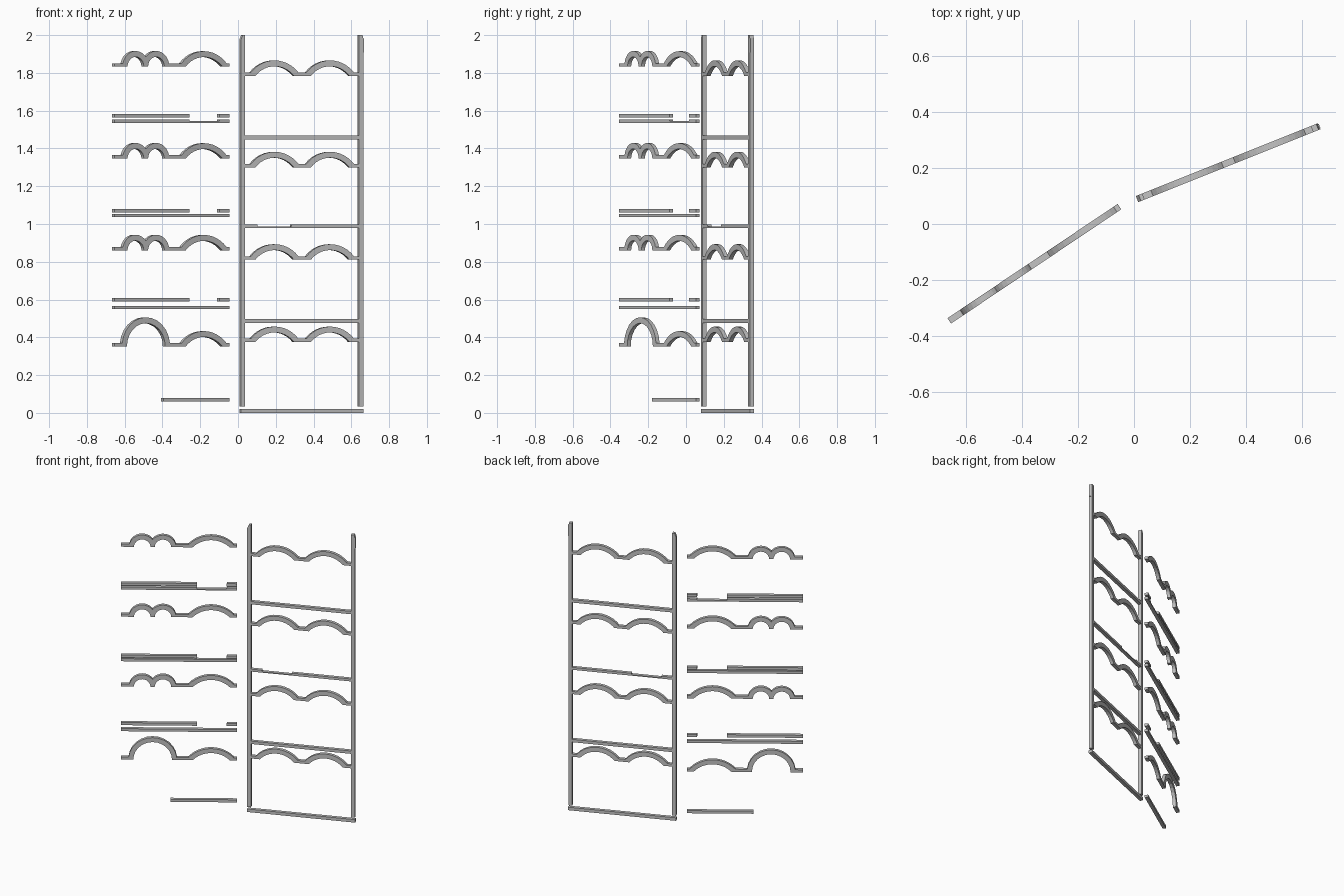
import bpy, bmesh, math
from mathutils import Vector

cube = bpy.data.objects.get("Cube")
if cube:
    bpy.data.objects.remove(cube)

grey = bpy.data.materials.new("stone grey")
grey.use_nodes = True
colour = (0.55, 0.55, 0.55, 1)
grey.diffuse_color = colour
grey.node_tree.nodes["Principled BSDF"].inputs["Base Color"].default_value = colour

THICK = 0.023   # depth of every strip
BAND = 0.031    # width of the arch mouldings
LEDGE = 0.018   # height of the flat pieces


class Wall:
    """A vertical plane standing over a line in plan."""
    def __init__(self, start, end):
        self.start = Vector((*start, 0))
        self.dir = (Vector((*end, 0)) - self.start).normalized()
        self.normal = Vector((self.dir.y, -self.dir.x, 0))
        self.cos = self.dir.x

    def point(self, x, z):
        p = self.start + self.dir * ((x - self.start.x) / self.cos)
        return Vector((p.x, p.y, z))


def plate(name, wall, outline, thick=THICK):
    """Extrude an outline of (x, z) points through the wall."""
    bm = bmesh.new()
    verts = [bm.verts.new(wall.point(x, z) - wall.normal * thick / 2) for x, z in outline]
    face = bm.faces.new(verts)
    ext = bmesh.ops.extrude_face_region(bm, geom=[face])
    bmesh.ops.translate(bm, vec=wall.normal * thick,
                        verts=[g for g in ext["geom"] if isinstance(g, bmesh.types.BMVert)])
    bmesh.ops.recalc_face_normals(bm, faces=bm.faces)
    mesh = bpy.data.meshes.new(name)
    bm.to_mesh(mesh)
    bm.free()
    mesh.materials.append(grey)
    obj = bpy.data.objects.new(name, mesh)
    bpy.context.collection.objects.link(obj)


def bar(name, wall, x0, x1, z0, z1, thick=THICK):
    plate(name, wall, [(x0, z0), (x1, z0), (x1, z1), (x0, z1)], thick)


def arc(wall, cx, cz, r, floor, steps=12):
    """Circular arc above the floor height, left to right."""
    limit = math.acos(max(-1, min(1, (floor - cz) / r)))
    angles = [limit * (2 * i / steps - 1) for i in range(steps + 1)]
    return [(cx + wall.cos * r * math.sin(a), cz + r * math.cos(a)) for a in angles]


def arch_moulding(name, wall, x0, x1, base, arches):
    """Strip of arches; each arch is (centre x, half width in x, rise)."""
    top, under = [(x0, base + LEDGE)], [(x0, base)]
    for cx, half, rise in arches:
        a = half / wall.cos
        r = (a * a + rise * rise) / (2 * rise)
        cz = base + rise - r
        for x, z in arc(wall, cx, cz, r, base + LEDGE):
            if all(abs(x - cx) <= abs(x - other[0]) for other in arches):
                top.append((x, z))
        under += arc(wall, cx, cz, r - BAND, base)
    top.append((x1, base + LEDGE))
    under.append((x1, base))
    plate(name, wall, top + under[::-1])


# Right-hand bay: frame, rails and twin arches
bay = Wall((0.011, 0.089), (0.661, 0.349))
bar("bay_sill", bay, 0.011, 0.661, 0.0, 0.021)
plate("bay_inner_post", bay, [(0.011, 0.035), (0.034, 0.035), (0.034, 2), (0.021, 2), (0.011, 1.975)])
plate("bay_outer_post", bay, [(0.636, 0.035), (0.659, 0.035), (0.659, 1.985), (0.655, 2), (0.636, 2)])
bar("bay_post_cap", bay, 0.655, 0.663, 1.908, 1.983, THICK * 0.8)
for i, z in enumerate((0.375, 0.811, 1.3, 1.784)):
    arch_moulding(f"bay_arches_{i + 1}", bay, 0.034, 0.636, z,
                  [(0.19, 0.138, 0.082), (0.484, 0.138, 0.082)])
for i, z in enumerate((0.476, 1.448)):
    bar(f"bay_rail_{i + 1}", bay, 0.034, 0.636, z, z + 0.02)
# Middle rail has a shallow dip
plate("bay_notched_rail", bay, [(0.034, 0.98), (0.636, 0.98), (0.636, 0.997), (0.28, 0.997),
                                (0.28, 0.987), (0.1, 0.987), (0.1, 0.997), (0.034, 0.997)])

# Left-hand bay: floating arches and string courses
LEFT, RIGHT = -0.66, -0.052
side = Wall((LEFT, -0.346), (RIGHT, 0.062))
wide = (-0.186, 0.131, 0.082)
small = [(-0.548, 0.069, 0.083), (-0.439, 0.069, 0.083)]
for i, z in enumerate((0.86, 1.346, 1.833)):
    arch_moulding(f"side_arches_{i + 1}", side, LEFT, RIGHT, z, small + [wide])
arch_moulding("side_entrance_arches", side, LEFT, RIGHT, 0.351, [(-0.493, 0.127, 0.155), wide])

for i, (low, high) in enumerate(((0.549, 0.591), (1.036, 1.061), (1.535, 1.564))):
    bar(f"side_upper_course_{i + 1}", side, LEFT, -0.262, high, high + 0.018)
    bar(f"side_short_course_{i + 1}", side, -0.105, RIGHT, high, high + 0.018)
    if i < 2:
        bar(f"side_lower_course_{i + 1}", side, LEFT, RIGHT, low, low + 0.018)
# Top lower course is cut down under the gap
plate("side_lower_course_3", side, [(LEFT, 1.535), (RIGHT, 1.535), (RIGHT, 1.553), (-0.105, 1.553),
                                    (-0.105, 1.544), (-0.262, 1.544), (-0.262, 1.553), (LEFT, 1.553)])
bar("side_sill", side, -0.4, RIGHT, 0.06, 0.078)
